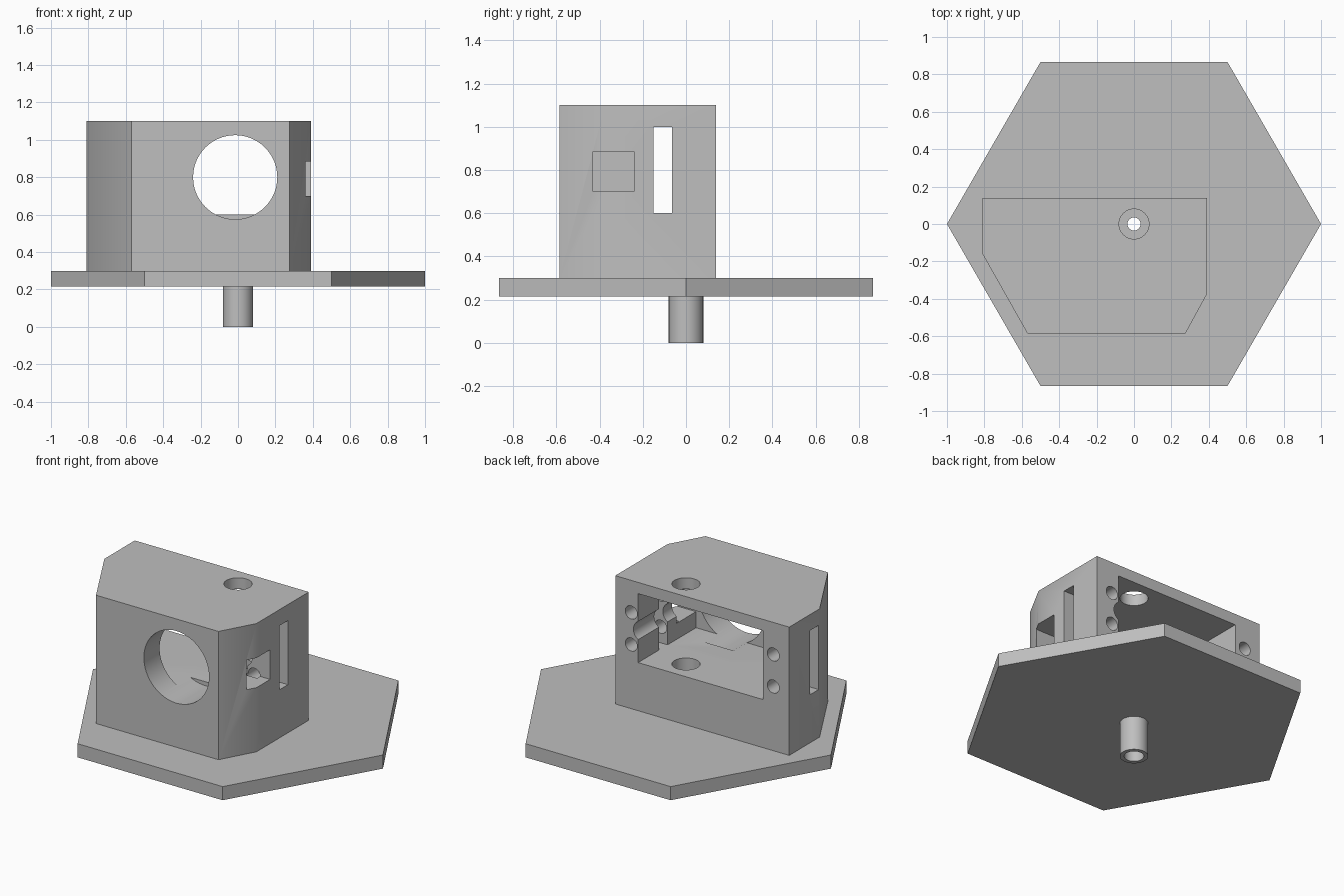
import bpy
import bmesh
from math import cos, sin, pi
from mathutils import Matrix

cube = bpy.data.objects.get("Cube")
if cube:
    bpy.data.objects.remove(cube, do_unlink=True)

grey = bpy.data.materials.new("plain grey")
grey.use_nodes = True
COLOUR = (0.52, 0.52, 0.52, 1)
grey.diffuse_color = COLOUR
grey.node_tree.nodes["Principled BSDF"].inputs["Base Color"].default_value = COLOUR


def finish(name, bm):
    bmesh.ops.recalc_face_normals(bm, faces=bm.faces)
    mesh = bpy.data.meshes.new(name)
    bm.to_mesh(mesh)
    bm.free()
    mesh.materials.append(grey)
    obj = bpy.data.objects.new(name, mesh)
    bpy.context.collection.objects.link(obj)
    return obj


def prism(name, outline, z0, z1):
    bm = bmesh.new()
    face = bm.faces.new([bm.verts.new((x, y, z0)) for x, y in outline])
    new = bmesh.ops.extrude_face_region(bm, geom=[face])["geom"]
    bmesh.ops.translate(bm, vec=(0, 0, z1 - z0),
                        verts=[v for v in new if isinstance(v, bmesh.types.BMVert)])
    return finish(name, bm)


def box(name, x, y, z):
    return prism(name, [(x[0], y[0]), (x[1], y[0]), (x[1], y[1]), (x[0], y[1])], *z)


def cylinder_z(name, radius, z0, z1, sides=64):
    ring = [(radius * cos(2 * pi * i / sides), radius * sin(2 * pi * i / sides))
            for i in range(sides)]
    return prism(name, ring, z0, z1)


def cylinder_y(name, radius, x, z, y0, y1):
    obj = cylinder_z(name, radius, -y1, -y0)
    # Turn the z axis towards -y
    obj.data.transform(Matrix.Translation((x, 0, z)) @ Matrix.Rotation(pi / 2, 4, "X"))
    return obj


def cut(obj, cutters):
    for cutter in cutters:
        mod = obj.modifiers.new("cut", "BOOLEAN")
        mod.operation = "DIFFERENCE"
        mod.solver = "EXACT"
        mod.object = cutter
        bpy.context.view_layer.objects.active = obj
        bpy.ops.object.modifier_apply(modifier=mod.name)
        bpy.data.objects.remove(cutter, do_unlink=True)


def smooth(obj):
    bpy.ops.object.select_all(action="DESELECT")
    obj.select_set(True)
    bpy.context.view_layer.objects.active = obj
    bpy.ops.object.shade_smooth_by_angle(angle=pi / 6)


# Hexagonal base plate with a small centre bore
hexagon = [(cos(i * pi / 3), sin(i * pi / 3)) for i in range(6)]
plate = prism("base_plate", hexagon, 0.215, 0.30)
cut(plate, [cylinder_z("plate_bore", 0.035, 0.1, 0.4)])

# Hollow stem under the plate
stem = cylinder_z("stem", 0.08, 0, 0.215)
cut(stem, [cylinder_z("stem_bore", 0.056, -0.1, 0.3)])

# Housing block with two angled front corners
outline = [(-0.81, 0.14), (-0.81, -0.16), (-0.57, -0.585),
           (0.275, -0.585), (0.39, -0.375), (0.39, 0.14)]
housing = prism("housing", outline, 0.30, 1.10)
cutters = [
    box("cavity", (-0.63, 0.232), (-0.43, 0.3), (0.60, 1.03)),
    box("side_slot", (-1, 0.6), (-0.15, -0.065), (0.60, 1.0)),
    box("side_window", (0, 0.6), (-0.43, -0.24), (0.70, 0.885)),
    cylinder_y("front_opening", 0.225, -0.015, 0.80, -0.8, -0.3),
    cylinder_y("cable_groove", 0.065, 0.20, 0.80, -0.3, 0.3),
    cylinder_z("shaft_hole", 0.08, 0.2, 1.3),
]
# Four screw holes beside the rear opening
for x in (-0.70, 0.28):
    for z in (0.70, 0.90):
        cutters.append(cylinder_y("screw_hole", 0.041, x, z, -0.27, 0.3))
cut(housing, cutters)

for part in (plate, stem, housing):
    smooth(part)
